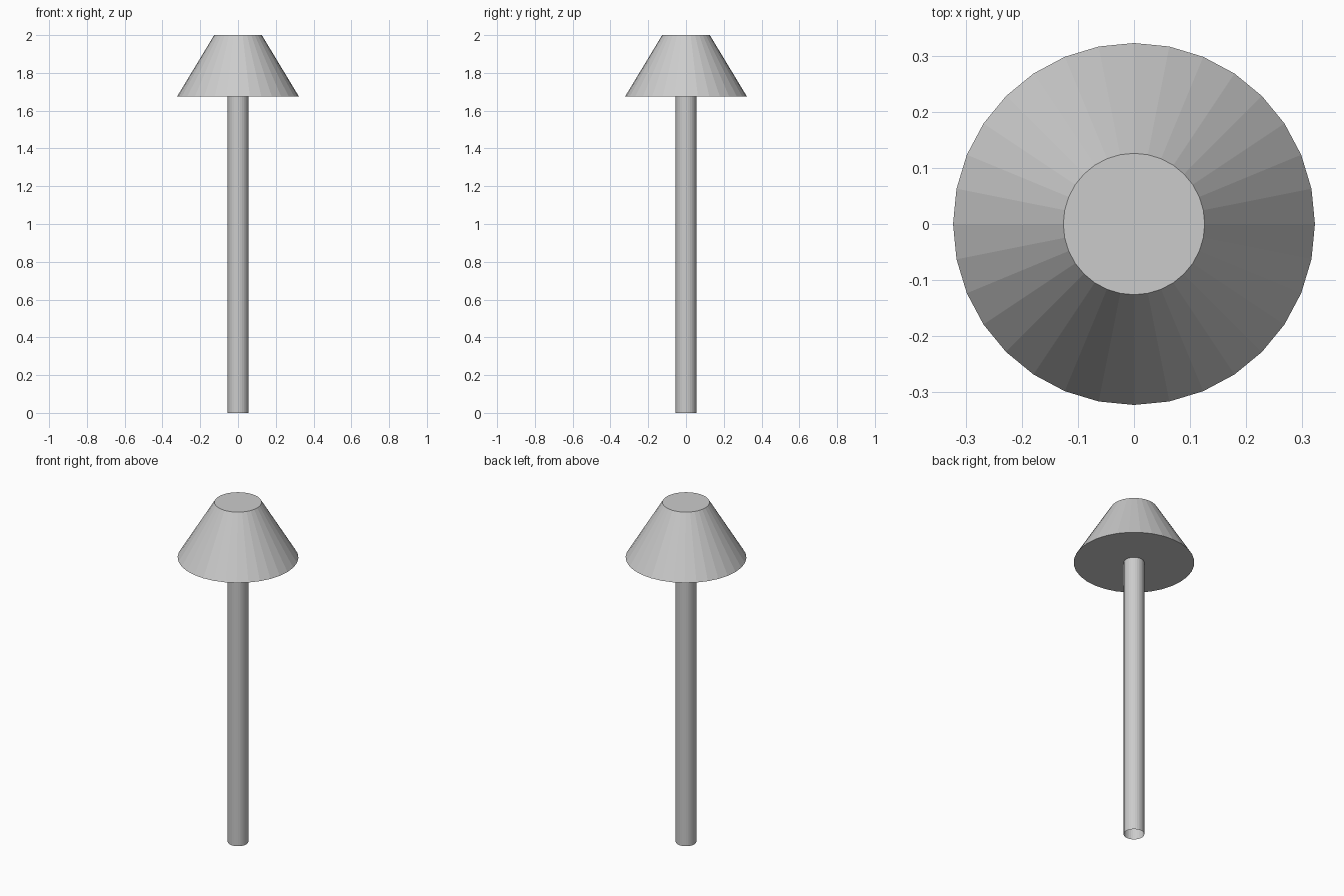
import bpy

if "Cube" in bpy.data.objects:
    bpy.data.objects.remove(bpy.data.objects["Cube"])

SIDES = 32
POLE_R = 0.055
SHADE_Z, TOP_Z = 1.675, 2.0

# Pole: open-ended tube from the ground to the underside of the shade
bpy.ops.mesh.primitive_cylinder_add(vertices=SIDES, radius=POLE_R, depth=SHADE_Z,
                                    end_fill_type='NOTHING',
                                    location=(0, 0, SHADE_Z / 2))
pole = bpy.context.object
pole.name = "pole"

# Shade: closed, flat-faced tapered cone
bpy.ops.mesh.primitive_cone_add(vertices=SIDES, radius1=0.3225, radius2=0.126,
                                depth=TOP_Z - SHADE_Z, end_fill_type='NGON',
                                location=(0, 0, (SHADE_Z + TOP_Z) / 2))
shade = bpy.context.object
shade.name = "lamp_shade"
